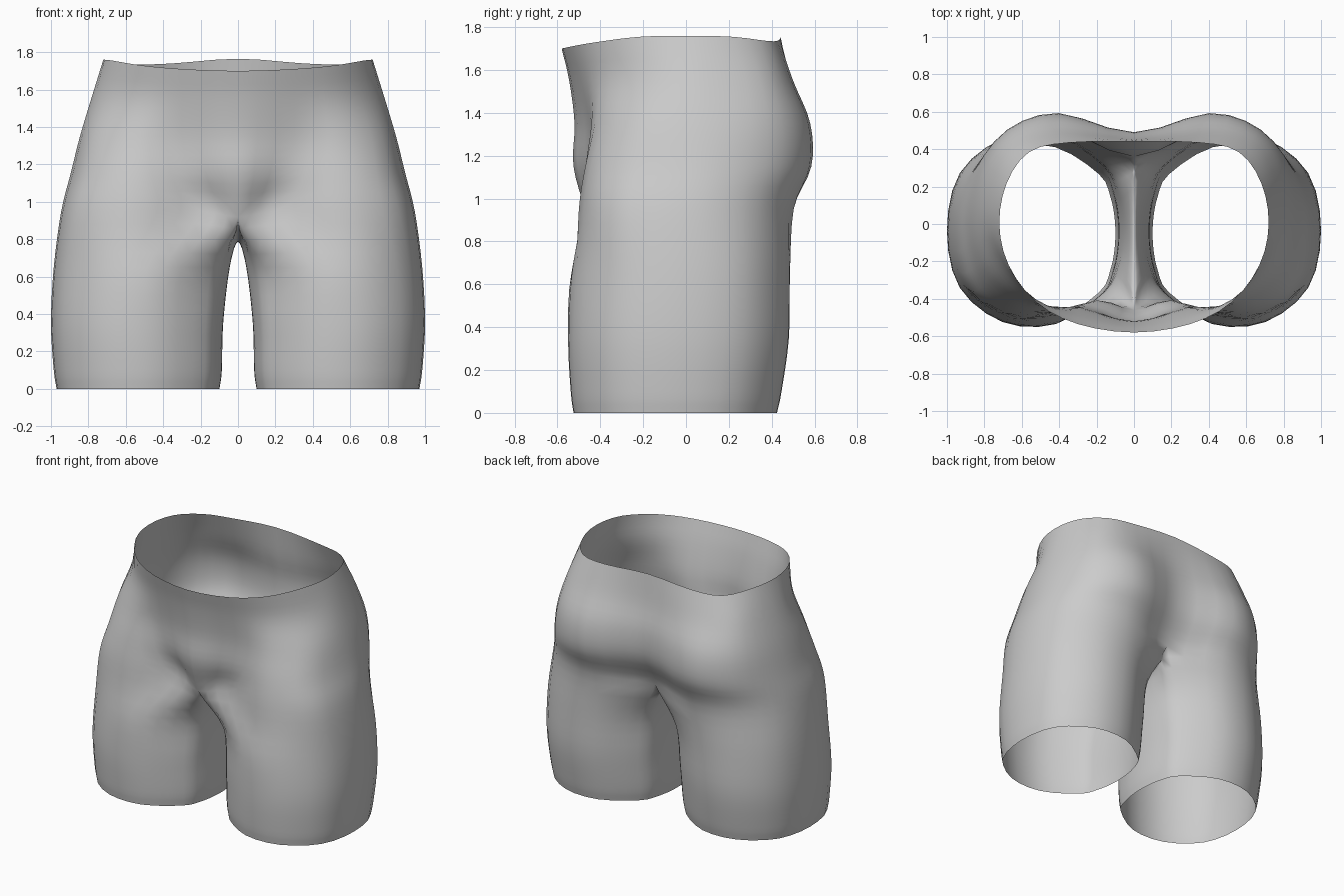
import bpy, bmesh, math
from mathutils import Vector as V

if "Cube" in bpy.data.objects:
    bpy.data.objects.remove(bpy.data.objects["Cube"])

STEP_UP, STEP_ROUND = 4, 3
flip = lambda p: V((-p.x, p.y, p.z))


def spline(pts, n, before=None, after=None):
    """Smooth curve through pts, n steps per span."""
    a = before or pts[0] * 2 - pts[1]
    b = after or pts[-1] * 2 - pts[-2]
    q = [a] + pts + [b]
    out = []
    for i in range(1, len(q) - 2):
        p0, p1, p2, p3 = q[i - 1:i + 3]
        for k in range(n):
            t = k / n
            out.append(0.5 * (2 * p1 + (p2 - p0) * t + (2 * p0 - 5 * p1 + 4 * p2 - p3) * t * t
                              + (3 * p1 - p0 - 3 * p2 + p3) * t ** 3))
    return out + [pts[-1].copy()]


# Leg rings: z, centre x, centre y, radius x, radius y
legs = [(0, .535, -.05, .435, .47), (.1, .536, -.046, .449, .487), (.35, .54, -.035, .46, .51),
        (.65, .515, -.025, .47, .505)]
# Angles: 9 outer columns from inner front round the outside to inner back, then 4 inner ones
angles = [-140 + 35 * i for i in range(9)] + [156, 172, 188, 204]


def leg_point(row, deg):
    z, cx, cy, rx, ry = row
    c, s = math.cos(math.radians(deg)), math.sin(math.radians(deg))
    k = (abs(c) ** 2.3 + abs(s) ** 2.3) ** (-1 / 2.3)
    return V((cx + rx * c * k, cy + ry * s * k, z))


# Half torso rows: centre front -> side -> centre back
torso = [
    [(0, -.46), (.2, -.41), (.55, -.5), (.86, -.36), (.945, -.03), (.88, .26), (.68, .45), (.38, .5), (0, .36)],
    [(0, -.525), (.26, -.44), (.56, -.47), (.81, -.33), (.895, 0), (.84, .29), (.68, .5), (.4, .585), (0, .47)],
    [(0, -.52), (.3, -.45), (.56, -.425), (.77, -.27), (.845, 0), (.8, .3), (.66, .5), (.4, .58), (0, .49)],
    [(0, -.545), (.3, -.49), (.53, -.4), (.7, -.23), (.785, 0), (.74, .28), (.62, .44), (.38, .5), (0, .46)],
    [(0, -.58), (.3, -.535), (.52, -.42), (.67, -.22), (.72, 0), (.68, .22), (.56, .385), (.35, .435), (0, .44)]]
heights = [[.92] + [.95] * 7 + [.93], [1.15] * 9, [1.35] * 9, [1.55] * 9,
           [1.70, 1.71, 1.73, 1.755, 1.76, 1.755, 1.735, 1.74, 1.765]]
# Crotch seam on the centre line, back to front
seam = [(.24, .83), (.07, .79), (-.13, .79), (-.33, .83)]

# Vertical columns
columns = []
for i, deg in enumerate(angles):
    col = [leg_point(r, deg) for r in legs]
    if i < 9:
        col += [V((*row[i], h[i])) for row, h in zip(torso, heights)]
        columns.append(spline(col, STEP_UP))
    else:
        y, z = seam[i - 9]
        columns.append(spline(col + [V((0, y, z))], STEP_UP, after=flip(col[-1])))

seam_row = len(legs) * STEP_UP
n_rows = len(columns[0])
bm = bmesh.new()
rings = []
for r in range(n_rows):
    outer = [c[r] for c in columns[:9]]
    if r >= seam_row:
        outer[0].x = outer[8].x = 0
        pts = spline(outer, STEP_ROUND, flip(outer[1]), flip(outer[7]))
        if r == seam_row:
            inner = [outer[8]] + [c[r] for c in columns[9:]] + [outer[0]]
            pts += spline(inner, STEP_ROUND)[1:-1]
    else:
        ring = outer + [c[r] for c in columns[9:]]
        pts = spline(ring + [ring[0]], STEP_ROUND, ring[-1], ring[1])[:-1]
    rings.append([bm.verts.new((max(p.x, 0), p.y, p.z)) for p in pts])

# Skin: closed tubes below the seam, open half shells above it
for r in range(n_rows - 1):
    a, b = rings[r], rings[r + 1]
    count = len(a) if r < seam_row else len(b) - 1
    for i in range(count):
        j = (i + 1) % len(a)
        bm.faces.new((a[i], a[j], b[j], b[i]))
bmesh.ops.recalc_face_normals(bm, faces=bm.faces)
side = max(bm.faces, key=lambda f: f.calc_center_median().x)
if side.normal.x < 0:
    bmesh.ops.reverse_faces(bm, faces=bm.faces)
for f in bm.faces:
    f.smooth = True

mesh = bpy.data.meshes.new("shorts")
bm.to_mesh(mesh)
bm.free()
shorts = bpy.data.objects.new("shorts", mesh)
bpy.context.collection.objects.link(shorts)
mirror = shorts.modifiers.new("mirror", 'MIRROR')
mirror.merge_threshold = .0005
